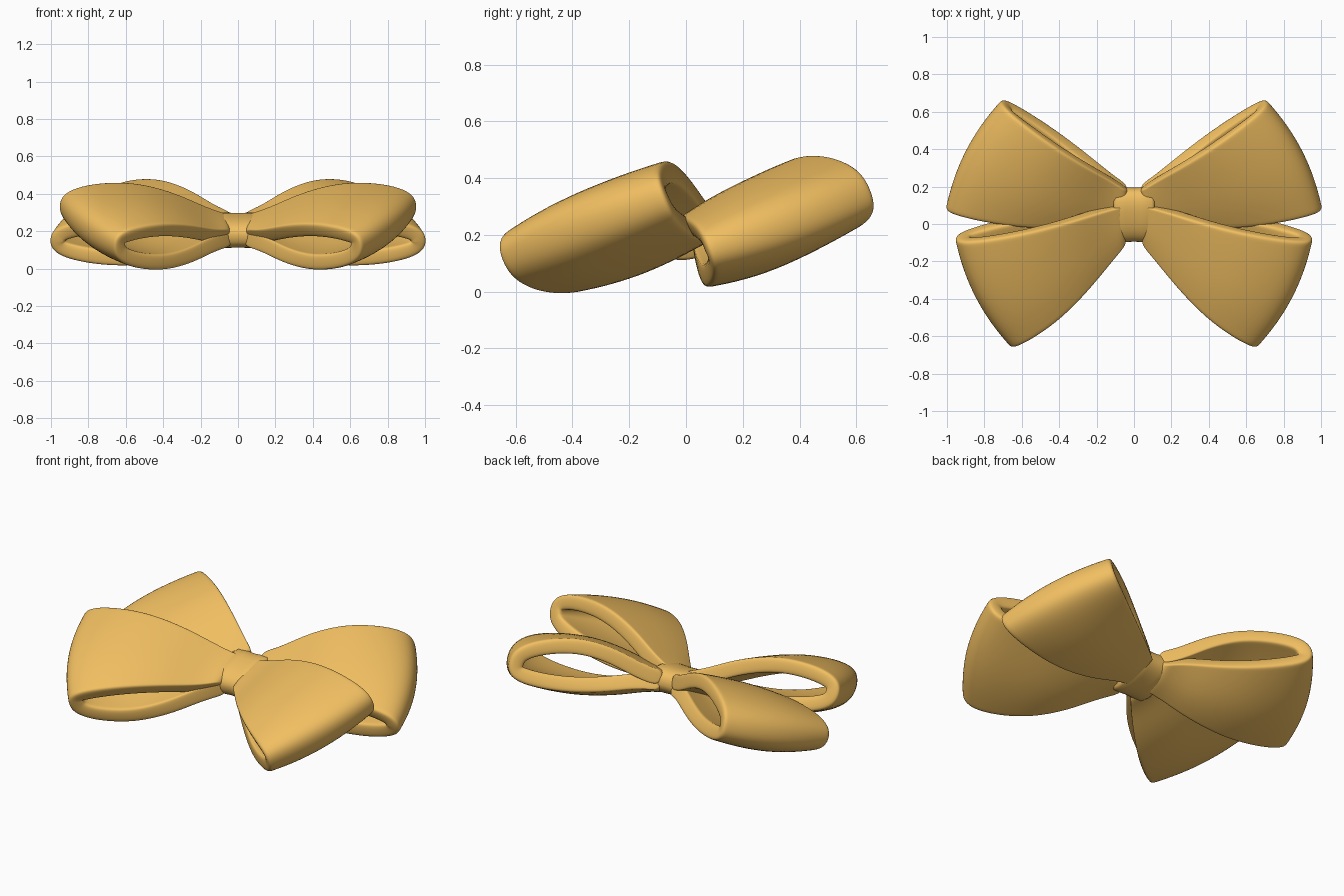
import bpy, bmesh, math
from mathutils import Vector

if "Cube" in bpy.data.objects:
    bpy.data.objects.remove(bpy.data.objects["Cube"])

mat = bpy.data.materials.new("gold_fabric")
mat.diffuse_color = (0.88, 0.52, 0.12, 1)
mat.use_nodes = True
mat.node_tree.nodes["Principled BSDF"].inputs["Base Color"].default_value = mat.diffuse_color

# side profile of one loop: (distance from knot, half height)
HALF = [(0, .062), (.08, .066), (.18, .086), (.32, .13), (.5, .162), (.66, .165),
        (.82, .145), (.93, .112), (.99, .065)]
PATH = HALF + [(1.005, 0)] + [(r, -h) for r, h in reversed(HALF)]
COLS = [-1, -.93, -.6, -.2, .2, .6, .93, 1]


def make_object(name, bm):
    me = bpy.data.meshes.new(name)
    bm.to_mesh(me)
    bm.free()
    ob = bpy.data.objects.new(name, me)
    bpy.context.collection.objects.link(ob)
    me.materials.append(mat)
    for p in me.polygons:
        p.use_smooth = True
    return ob


def ribbon_loop(name, neck, tip, bulge, belly):
    """Folded ribbon between a narrow neck line and a wide tip line (front to back)."""
    a0, a1, b0, b1 = map(Vector, (*neck, *tip))
    w = b1 - b0
    n = Vector((0, -w.z, w.y)).normalized()
    bm = bmesh.new()
    grid = []
    for r, h in PATH:
        row = []
        swell = math.sin(math.pi * min(r, 1))
        for s in COLS:
            f = (s + 1) / 2
            crown = 1 - (.1 if s > 0 else .2) * s * s
            b = b0.lerp(b1, f) + Vector(bulge) * (1 - s * s)
            p = a0.lerp(a1, f).lerp(b, r) + n * h * crown
            p.z += (.033 if s > 0 else .02) * s * swell  # slight twist of the fabric
            p.y -= belly * (1 - f) * swell               # rounded front edge
            row.append(bm.verts.new(p))
        grid.append(row)
    for p, q in zip(grid, grid[1:]):
        for i in range(len(COLS) - 1):
            bm.faces.new((p[i], p[i + 1], q[i + 1], q[i]))
    # make the outer side of the fold the outward side
    bm.normal_update()
    bm.faces.ensure_lookup_table()
    if bm.faces[4 * (len(COLS) - 1) + 3].normal.dot(n) < 0:
        bmesh.ops.reverse_faces(bm, faces=bm.faces)
    ob = make_object(name, bm)
    # thick fabric with soft rims, mirrored to the other side
    so = ob.modifiers.new("thickness", 'SOLIDIFY')
    so.thickness, so.offset = .085, -1
    sub = ob.modifiers.new("soft", 'SUBSURF')
    sub.levels = sub.render_levels = 2
    ob.modifiers.new("mirror", 'MIRROR')


# front and back pairs of loops
ribbon_loop("front_loops",
            [(.03, -.085, .165), (.03, .12, .235)],
            [(.655, -.655, .11), (.957, -.07, .335)], (.045, -.022, 0), .055)
ribbon_loop("back_loops",
            [(.03, .02, .17), (.03, .19, .25)],
            [(1.007, .075, .145), (.705, .66, .355)], (.045, .022, 0), .035)

# centre knot: an oval band around the necks
bm = bmesh.new()
rings = []
for x, k in [(-.11, .9), (-.095, 1), (-.04, 1), (0, .98), (.04, 1), (.095, 1), (.11, .9)]:
    ring = []
    for i in range(32):
        t = 2 * math.pi * i / 32
        c, s = math.cos(t), math.sin(t)
        u = .15 * k * math.copysign(abs(c) ** .8, c)
        v = .08 * k * math.copysign(abs(s) ** .8, s)
        ring.append(bm.verts.new((x, .05 + u * .95 - v * .3, .205 + v * .95 + u * .3)))
    rings.append(ring)
for p, q in zip(rings, rings[1:]):
    for i in range(32):
        j = (i + 1) % 32
        bm.faces.new((p[i], p[j], q[j], q[i]))
bm.faces.new(rings[0])
bm.faces.new(rings[-1])
bmesh.ops.recalc_face_normals(bm, faces=bm.faces)
make_object("knot", bm)
